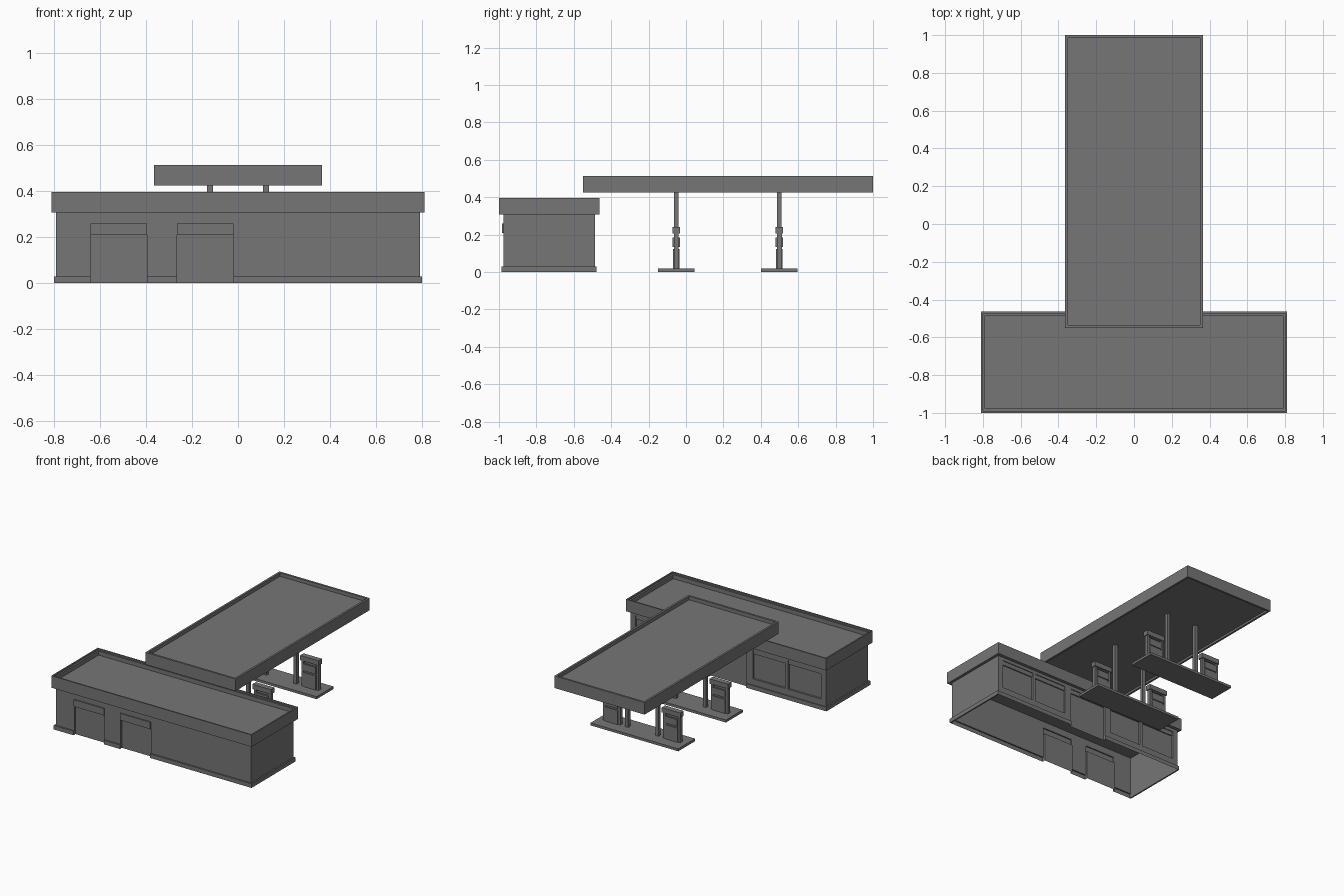
import bpy, bmesh

if "Cube" in bpy.data.objects:
    bpy.data.objects.remove(bpy.data.objects["Cube"])

# Dark grey paint shared by every part
grey = bpy.data.materials.new("dark_grey")
grey.diffuse_color = (.18, .18, .18, 1)
grey.use_nodes = True
grey.node_tree.nodes["Principled BSDF"].inputs["Base Color"].default_value = grey.diffuse_color


def finish(name, bm):
    bmesh.ops.remove_doubles(bm, verts=bm.verts[:], dist=1e-5)
    bmesh.ops.recalc_face_normals(bm, faces=bm.faces[:])
    me = bpy.data.meshes.new(name)
    bm.to_mesh(me)
    bm.free()
    me.materials.append(grey)
    ob = bpy.data.objects.new(name, me)
    bpy.context.collection.objects.link(ob)
    return ob


def add_face(bm, pts):
    bm.faces.new([bm.verts.new(p) for p in pts])


def stacked_rects(name, x0, x1, y0, y1, loops):
    """Loft one rectangle through (inset, z) steps and cap both ends."""
    bm = bmesh.new()
    rings = [[bm.verts.new(p) for p in ((x0 + i, y0 + i, z), (x1 - i, y0 + i, z),
                                        (x1 - i, y1 - i, z), (x0 + i, y1 - i, z))]
             for i, z in loops]
    for a, b in zip(rings, rings[1:]):
        for k in range(4):
            j = (k + 1) % 4
            bm.faces.new((a[k], a[j], b[j], b[k]))
    bm.faces.new(rings[0])
    bm.faces.new(rings[-1])
    return finish(name, bm)


def box(name, x0, x1, y0, y1, z0, z1):
    return stacked_rects(name, x0, x1, y0, y1, [(0, z0), (0, z1)])


def relief_wall(name, y, side, x_half, z_top, panels):
    """Wall sheet with rectangular panels (x0, x1, z0, z1, offset); later ones win."""
    xs = sorted({-x_half, x_half, *[v for p in panels for v in p[:2]]})
    zs = sorted({0, z_top, *[v for p in panels for v in p[2:4]]})

    def depth(i, k):
        cx, cz = (xs[i] + xs[i + 1]) / 2, (zs[k] + zs[k + 1]) / 2
        d = 0
        for x0, x1, z0, z1, off in panels:
            if x0 < cx < x1 and z0 < cz < z1:
                d = off
        return y + side * d

    bm = bmesh.new()
    for i in range(len(xs) - 1):
        for k in range(len(zs) - 1):
            a, b, c, d = xs[i], xs[i + 1], zs[k], zs[k + 1]
            h = depth(i, k)
            add_face(bm, [(a, h, c), (b, h, c), (b, h, d), (a, h, d)])
            if i < len(xs) - 2 and (n := depth(i + 1, k)) != h:
                add_face(bm, [(b, h, c), (b, n, c), (b, n, d), (b, h, d)])
            if k < len(zs) - 2 and (n := depth(i, k + 1)) != h:
                add_face(bm, [(a, h, d), (b, h, d), (b, n, d), (a, n, d)])
    return finish(name, bm)


# Shop: front wall with plinth, two recessed doors and shutter boxes
front = [(-.79, .79, 0, .03, .01)]
for x in (-.64, -.265):
    front += [(x, x + .245, 0, .21, -.013), (x, x + .245, .21, .26, .009)]
relief_wall("shop_front_wall", -.976, -1, .79, .31, front)

# Shop: forecourt wall with windows and a central entrance
back = [(-.79, .79, 0, .03, .007)]
for a, b, sill in ((-.75, -.485, .075), (-.46, -.20, .075), (-.15, .15, 0),
                   (.20, .46, .075), (.485, .75, .075)):
    back += [(a, b, sill, .285, -.014), (a, b, .255, .285, -.006)]
relief_wall("shop_window_wall", -.486, 1, .79, .31, back)

# Shop: end walls (the shell is open underneath) and end plinths
for s, side in ((-1, "left"), (1, "right")):
    bm = bmesh.new()
    x = s * .79
    add_face(bm, [(x, -.976, 0), (x, -.486, 0), (x, -.486, .31), (x, -.976, .31)])
    finish(side + "_end_wall", bm)
    x0, x1 = sorted((s * .79, s * .80))
    box(side + "_end_plinth", x0, x1, -.986, -.479, 0, .03)

# Shop roof and forecourt canopy, both with a raised rim
stacked_rects("shop_roof", -.81, .81, -1, -.463,
              [(0, .308), (0, .395), (.01, .395), (.01, .385), (.022, .385), (.022, .355)])
stacked_rects("canopy", -.365, .365, -.55, 1,
              [(.015, .44), (.015, .425), (0, .425), (0, .513), (.015, .513), (.015, .487)])

# Pump islands with canopy posts and pumps
for n, y in enumerate((-.052, .499)):
    box(f"island_{n}", -.355, .355, y - .098, y + .098, 0, .018)
    for s, side in ((-1, "left"), (1, "right")):
        tag = f"{side}_{n}"
        px, cx = s * .122, s * .242
        box("canopy_post_" + tag, px - .0125, px + .0125, y - .0125, y + .0125, .018, .44)
        box("pump_body_" + tag, cx - .05, cx + .05, y - .018, y + .018, .018, .122)
        box("pump_core_" + tag, cx - .048, cx + .048, y - .012, y + .012, .122, .19)
        box("pump_display_" + tag, cx - .05, cx + .05, y - .02, y + .02, .135, .185)
        box("pump_header_" + tag, cx - .075, cx + .075, y - .02, y + .02, .205, .24)
        for e in (-1, 1):
            ex = cx + e * .06
            box(f"pump_side_{tag}_{e}", ex - .009, ex + .009, y - .013, y + .013, .018, .206)
